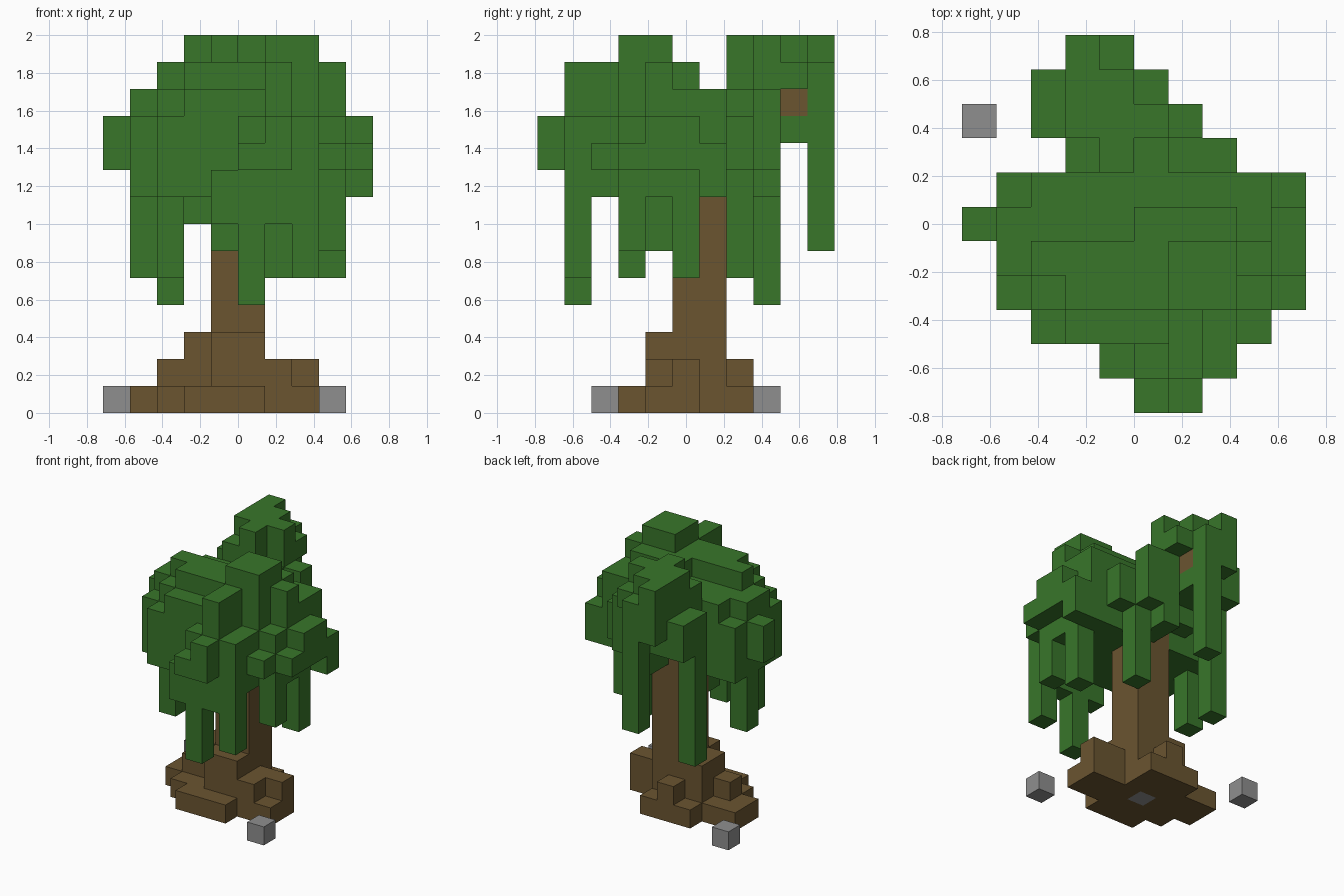
import bpy
import bmesh
from mathutils import Vector

CELL = 2 / 14                      # edge length of one cube cell
ORIGIN = Vector((-5, -5.5, 0))     # grid corner, in cells

cube = bpy.data.objects.get("Cube")
if cube:
    bpy.data.objects.remove(cube, do_unlink=True)


def make_material(name, colour):
    mat = bpy.data.materials.new(name)
    mat.use_nodes = True
    mat.diffuse_color = (*colour, 1)
    mat.node_tree.nodes["Principled BSDF"].inputs["Base Color"].default_value = (*colour, 1)
    return mat


def fill(cells, x, y, z):
    """Add a block of cells; each argument is a (start, end) range."""
    cells.update((i, j, k) for i in range(*x) for j in range(*y) for k in range(*z))


def column(cells, x, y, z):
    """Add a single-cell-wide upright column."""
    fill(cells, (x, x + 1), (y, y + 1), z)


def build(name, cells, material):
    """Skin a set of cells with outward faces and merge the flat areas."""
    bm = bmesh.new()
    corners = {}

    def corner(point):
        key = tuple(point)
        if key not in corners:
            corners[key] = bm.verts.new((Vector(key) + ORIGIN) * CELL)
        return corners[key]

    for cell in sorted(cells):
        for axis in range(3):
            for side in (0, 1):
                neighbour = list(cell)
                neighbour[axis] += 2 * side - 1
                if tuple(neighbour) in cells:
                    continue
                u, v = (axis + 1) % 3, (axis + 2) % 3
                ring = []
                for du, dv in ((0, 0), (1, 0), (1, 1), (0, 1)):
                    point = list(cell)
                    point[axis] += side
                    point[u] += du
                    point[v] += dv
                    ring.append(corner(point))
                bm.faces.new(ring if side else ring[::-1])
    bmesh.ops.dissolve_limit(bm, angle_limit=0.01, verts=bm.verts[:], edges=bm.edges[:])
    mesh = bpy.data.meshes.new(name)
    bm.to_mesh(mesh)
    bm.free()
    mesh.materials.append(material)
    obj = bpy.data.objects.new(name, mesh)
    bpy.context.scene.collection.objects.link(obj)
    return obj


# Stones: two loose ones and one set into the underside of the roots
stones = set()
column(stones, x=0, y=8, z=(0, 1))
column(stones, x=8, y=2, z=(0, 1))
column(stones, x=4, y=5, z=(0, 1))

# Trunk, flared roots and the branch end
wood = set()
fill(wood, x=(4, 6), y=(5, 7), z=(0, 10))
fill(wood, x=(3, 6), y=(3, 8), z=(0, 1))
fill(wood, x=(2, 8), y=(4, 6), z=(0, 1))
fill(wood, x=(1, 6), y=(5, 7), z=(0, 1))
fill(wood, x=(4, 7), y=(4, 6), z=(1, 2))
fill(wood, x=(3, 4), y=(5, 7), z=(1, 3))
column(wood, x=7, y=5, z=(1, 2))
column(wood, x=2, y=5, z=(1, 2))
column(wood, x=4, y=7, z=(1, 2))
fill(wood, x=(4, 6), y=(4, 5), z=(2, 3))
column(wood, x=4, y=9, z=(11, 12))

# Main crown, widest in the middle
leaves = set()
fill(leaves, x=(2, 8), y=(2, 7), z=(8, 11))
fill(leaves, x=(1, 9), y=(3, 7), z=(8, 11))
fill(leaves, x=(5, 8), y=(1, 2), z=(9, 11))
fill(leaves, x=(2, 8), y=(3, 7), z=(11, 12))
fill(leaves, x=(8, 9), y=(4, 7), z=(11, 12))
fill(leaves, x=(1, 2), y=(4, 6), z=(11, 12))
fill(leaves, x=(3, 7), y=(2, 3), z=(11, 12))
fill(leaves, x=(3, 8), y=(3, 5), z=(12, 13))
fill(leaves, x=(5, 8), y=(5, 6), z=(12, 13))
column(leaves, x=2, y=4, z=(12, 13))
column(leaves, x=8, y=4, z=(12, 13))
fill(leaves, x=(6, 8), y=(3, 5), z=(13, 14))

# Tufts sticking out of the crown
fill(leaves, x=(6, 7), y=(1, 3), z=(9, 13))
column(leaves, x=6, y=0, z=(9, 11))
column(leaves, x=5, y=0, z=(9, 10))
column(leaves, x=0, y=5, z=(9, 11))
column(leaves, x=8, y=2, z=(9, 10))
column(leaves, x=9, y=3, z=(9, 10))
fill(leaves, x=(9, 10), y=(4, 6), z=(9, 11))
column(leaves, x=9, y=6, z=(8, 10))

# Tall rear lobe
fill(leaves, x=(3, 5), y=(8, 10), z=(10, 14))
fill(leaves, x=(3, 5), y=(7, 8), z=(9, 13))
column(leaves, x=4, y=7, z=(13, 14))
column(leaves, x=3, y=10, z=(11, 14))
column(leaves, x=5, y=7, z=(8, 12))
column(leaves, x=5, y=8, z=(8, 14))
column(leaves, x=5, y=9, z=(12, 13))
column(leaves, x=6, y=8, z=(9, 12))
column(leaves, x=7, y=7, z=(9, 11))
column(leaves, x=2, y=9, z=(10, 12))

# Hanging strands
column(leaves, x=5, y=1, z=(4, 10))
column(leaves, x=4, y=1, z=(7, 9))
column(leaves, x=6, y=1, z=(7, 9))
column(leaves, x=7, y=1, z=(5, 11))
column(leaves, x=8, y=3, z=(6, 9))
column(leaves, x=8, y=5, z=(5, 9))
column(leaves, x=2, y=3, z=(5, 9))
column(leaves, x=1, y=5, z=(5, 9))
column(leaves, x=6, y=7, z=(5, 11))
column(leaves, x=2, y=8, z=(4, 12))
column(leaves, x=4, y=10, z=(6, 13))
column(leaves, x=4, y=4, z=(6, 9))
column(leaves, x=3, y=4, z=(7, 9))

build("foliage", leaves - wood, make_material("leaf green", (0.04, 0.18, 0.023)))
build("trunk", wood - stones, make_material("bark brown", (0.145, 0.09, 0.03)))
build("stones", stones, make_material("stone grey", (0.275, 0.275, 0.275)))
